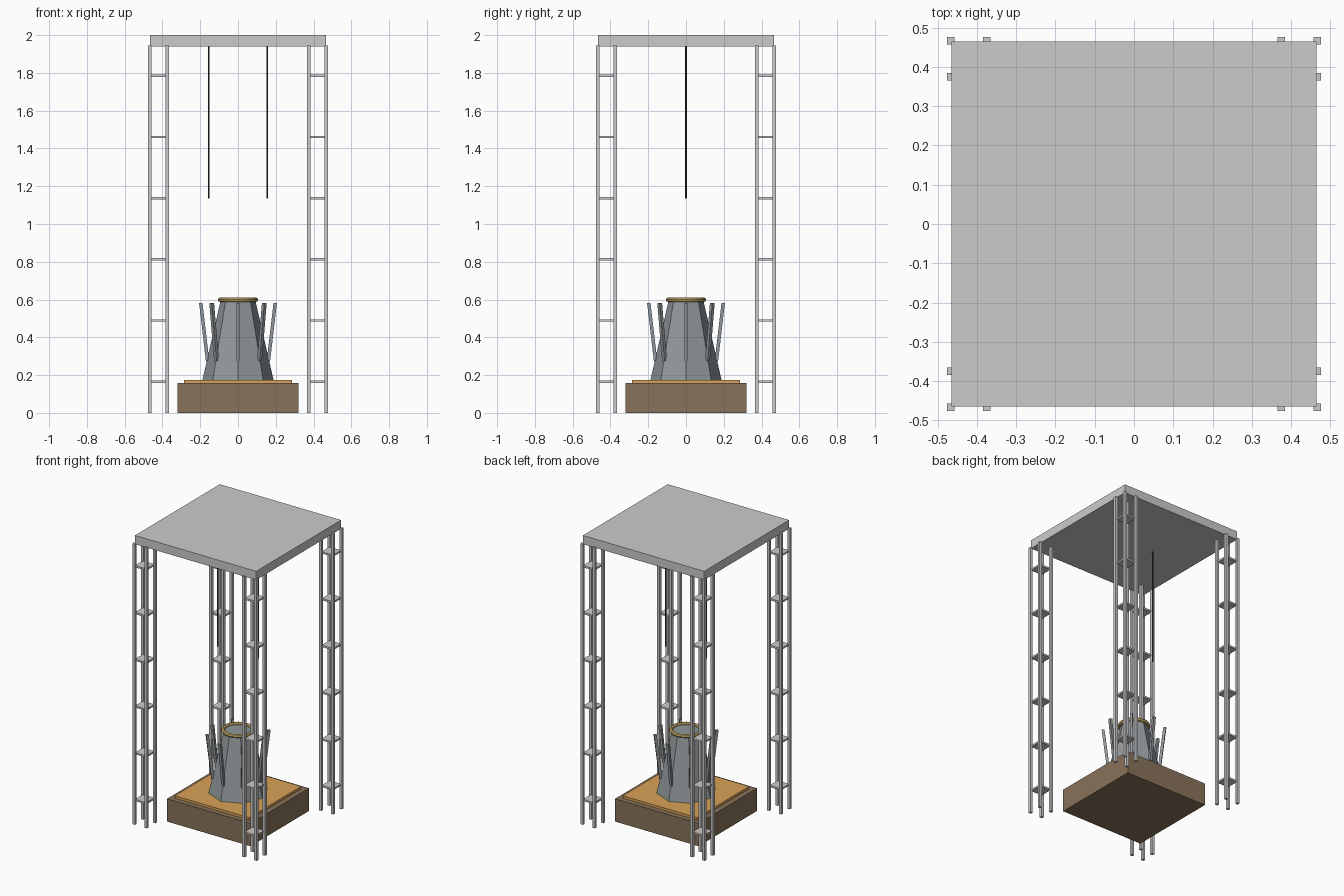
import bpy
from math import pi, cos, sin, atan2, hypot

if "Cube" in bpy.data.objects:
    bpy.data.objects.remove(bpy.data.objects["Cube"])


def material(name, rgb):
    m = bpy.data.materials.new(name)
    m.diffuse_color = (*rgb, 1)
    m.use_nodes = True
    m.node_tree.nodes["Principled BSDF"].inputs["Base Color"].default_value = m.diffuse_color
    return m


BROWN = material("brown", (0.25, 0.17, 0.10))
ORANGE = material("orange", (0.70, 0.36, 0.10))
STEEL = material("steel", (0.28, 0.31, 0.33))
GOLD = material("gold", (0.65, 0.48, 0.15))
DARK = material("dark", (0.04, 0.04, 0.035))


def finish(name, mat):
    ob = bpy.context.object
    ob.name = name
    if mat:
        ob.data.materials.append(mat)
    return ob


def box(name, loc, size, mat=None, rot=(0, 0, 0)):
    bpy.ops.mesh.primitive_cube_add(size=1, location=loc, rotation=rot)
    bpy.context.object.scale = size
    return finish(name, mat)


# roof slab
box("roof", (0, 0, 1.97), (0.93, 0.93, 0.06))

# base block and its inset top pad
box("base_block", (0, 0, 0.079), (0.64, 0.64, 0.158), BROWN)
box("base_pad", (0, 0, 0.165), (0.57, 0.57, 0.02), ORANGE)

# corner towers: four posts each, tied by square plates
for sx in (-1, 1):
    for sy in (-1, 1):
        for px in (0.375, 0.467):
            for py in (0.375, 0.467):
                box("tower_post", (sx * px, sy * py, 0.9725), (0.019, 0.019, 1.945))
        for i in range(6):
            box("tower_plate", (sx * 0.421, sy * 0.421, 0.165 + 0.324 * i),
                (0.088, 0.088, 0.012))

# octagonal tapered pedestal, with corners on the x and y axes
bpy.ops.mesh.primitive_cone_add(vertices=8, radius1=0.188, radius2=0.092,
                                depth=0.42, location=(0, 0, 0.385))
finish("pedestal", STEEL)

# rim ring
bpy.ops.mesh.primitive_torus_add(major_radius=0.094, minor_radius=0.012,
                                 major_segments=32, minor_segments=8,
                                 location=(0, 0, 0.599))
finish("rim_ring", GOLD)
bpy.ops.object.shade_smooth_by_angle()

# eight struts leaning outward from the pedestal
r0, z0, r1, z1 = 0.161, 0.275, 0.197, 0.582
for i in range(8):
    a = i * pi / 4
    r = (r0 + r1) / 2
    box("strut", (r * cos(a), r * sin(a), (z0 + z1) / 2),
        (0.018, 0.018, hypot(r1 - r0, z1 - z0)), STEEL,
        (0, atan2(r1 - r0, z1 - z0), a))

# hanging cables
for sx in (-1, 1):
    bpy.ops.mesh.primitive_cylinder_add(vertices=8, radius=0.004, depth=0.81,
                                        location=(sx * 0.155, 0, 1.54))
    finish("hanging_cable", DARK)
